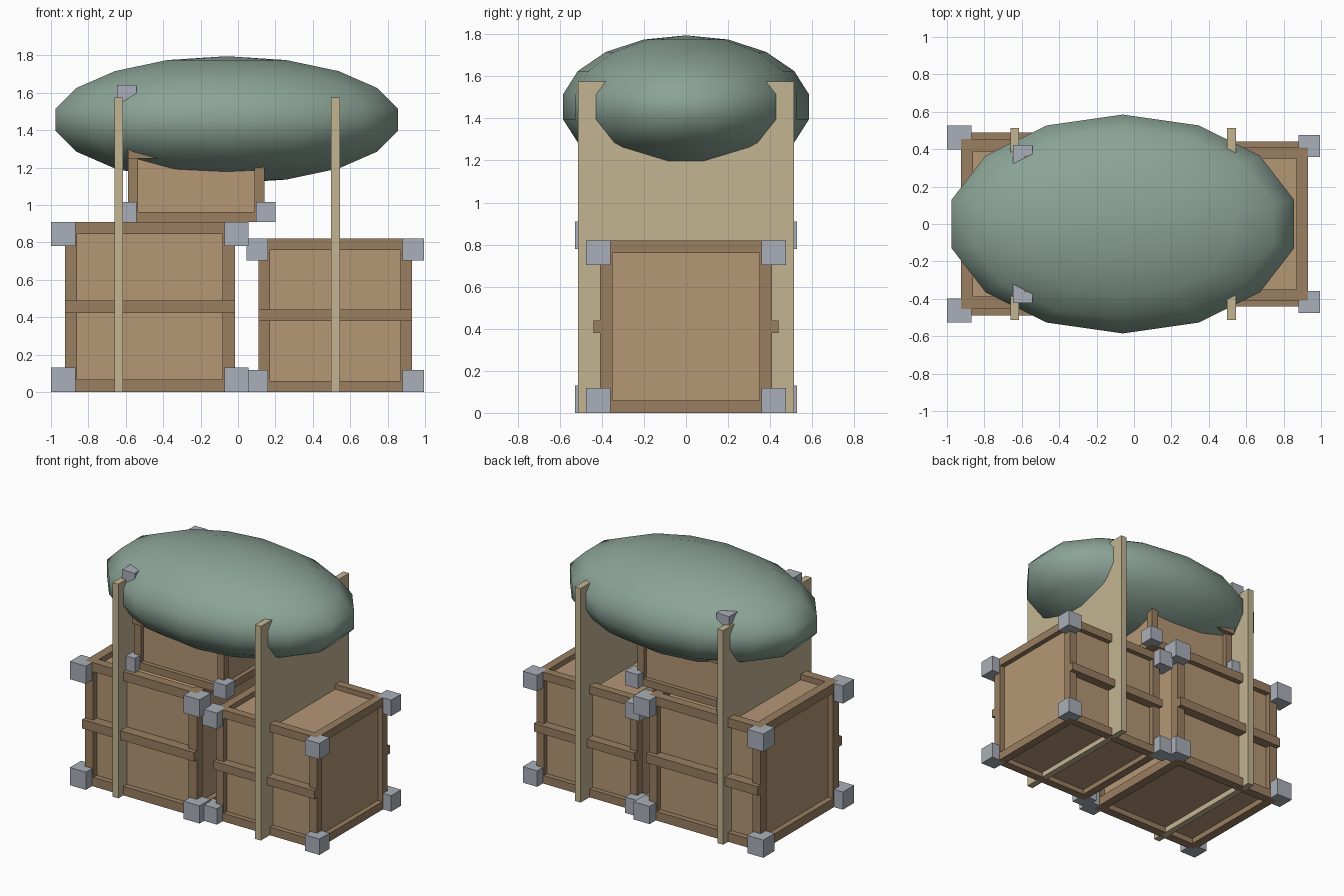
import bpy, bmesh
from math import sin, cos, pi
from itertools import product

if "Cube" in bpy.data.objects:
    bpy.data.objects.remove(bpy.data.objects["Cube"])


def material(name, rgb):
    m = bpy.data.materials.new(name)
    m.diffuse_color = (*rgb, 1)
    m.use_nodes = True
    m.node_tree.nodes["Principled BSDF"].inputs["Base Color"].default_value = m.diffuse_color
    return m


PANEL = material("panel_wood", (0.46, 0.31, 0.18))
FRAME = material("frame_wood", (0.32, 0.21, 0.12))
STEEL = material("steel", (0.40, 0.43, 0.48))
WEB = material("strap_webbing", (0.55, 0.46, 0.29))
CLOTH = material("bundle_cloth", (0.26, 0.37, 0.31))


def finish(name, bm, mat):
    bmesh.ops.recalc_face_normals(bm, faces=bm.faces[:])
    me = bpy.data.meshes.new(name)
    bm.to_mesh(me)
    bm.free()
    me.materials.append(mat)
    ob = bpy.data.objects.new(name, me)
    bpy.context.collection.objects.link(ob)
    return ob


def boxes(name, items, mat):
    """One object from (centre, size) boxes."""
    bm = bmesh.new()
    for c, s in items:
        vs = bmesh.ops.create_cube(bm, size=1)["verts"]
        bmesh.ops.scale(bm, vec=s, verts=vs)
        bmesh.ops.translate(bm, vec=c, verts=vs)
    return finish(name, bm, mat)


def crate(name, x, z0, s):
    h, t, cap = s / 2, s * 0.073, s * 0.143
    c = (x, 0, z0 + h)
    pm = (-1, 1)

    # inset panel body
    inner = s - 2 * s * 0.045
    boxes(name + "_panels", [(c, (inner,) * 3)], PANEL)

    # beams along all twelve edges
    beams, e, gap = [], h - t / 2, s - 2 * t
    for a, b in product(pm, pm):
        beams.append(((x + a * e, b * e, c[2]), (t, t, s)))
        beams.append(((x, a * e, c[2] + b * e), (gap, t, t)))
        beams.append(((x + a * e, 0, c[2] + b * e), (t, gap, t)))
    boxes(name + "_frame", beams, FRAME)

    # raised middle battens on front and back
    d = s * 0.085
    boxes(name + "_battens",
          [((x, a * (h + s * 0.037 - d / 2), c[2]), (s, d, t)) for a in pm], FRAME)

    # corner blocks, flush with the top and bottom
    o = h + s * 0.08 - cap / 2
    boxes(name + "_corner_blocks",
          [((x + i * o, j * o, c[2] + k * (h - cap / 2)), (cap,) * 3)
           for i, j, k in product(pm, pm, pm)], STEEL)


crate("large_crate", -0.471, 0, 0.91)
crate("medium_crate", 0.52, 0, 0.82)
crate("top_crate", -0.224, 0.91, 0.73)

# two upright straps running through the whole stack
for side, x in (("left", -0.638), ("right", 0.522)):
    boxes(side + "_strap", [((x, 0, 0.7875), (0.047, 1.026, 1.575))], WEB)

# soft bundle: 14-sided, 9-ring ellipsoid with a vertex on the y axis
SEG, RING = 14, 9
bm = bmesh.new()
cx, cz, rx, ry, rz = -0.06, 1.455, 0.953, 0.594, 0.34
top = bm.verts.new((cx, 0, cz + rz))
bottom = bm.verts.new((cx, 0, cz - rz))
rings = []
for i in range(1, RING):
    p = pi * i / RING
    rings.append([bm.verts.new((cx + rx * sin(p) * sin(2 * pi * j / SEG),
                                ry * sin(p) * cos(2 * pi * j / SEG),
                                cz + rz * cos(p))) for j in range(SEG)])
for j in range(SEG):
    k = (j + 1) % SEG
    bm.faces.new((top, rings[0][j], rings[0][k]))
    bm.faces.new((bottom, rings[-1][k], rings[-1][j]))
    for a, b in zip(rings, rings[1:]):
        bm.faces.new((a[j], b[j], b[k], a[k]))
for f in bm.faces:
    f.smooth = True
finish("cloth_bundle", bm, CLOTH)
